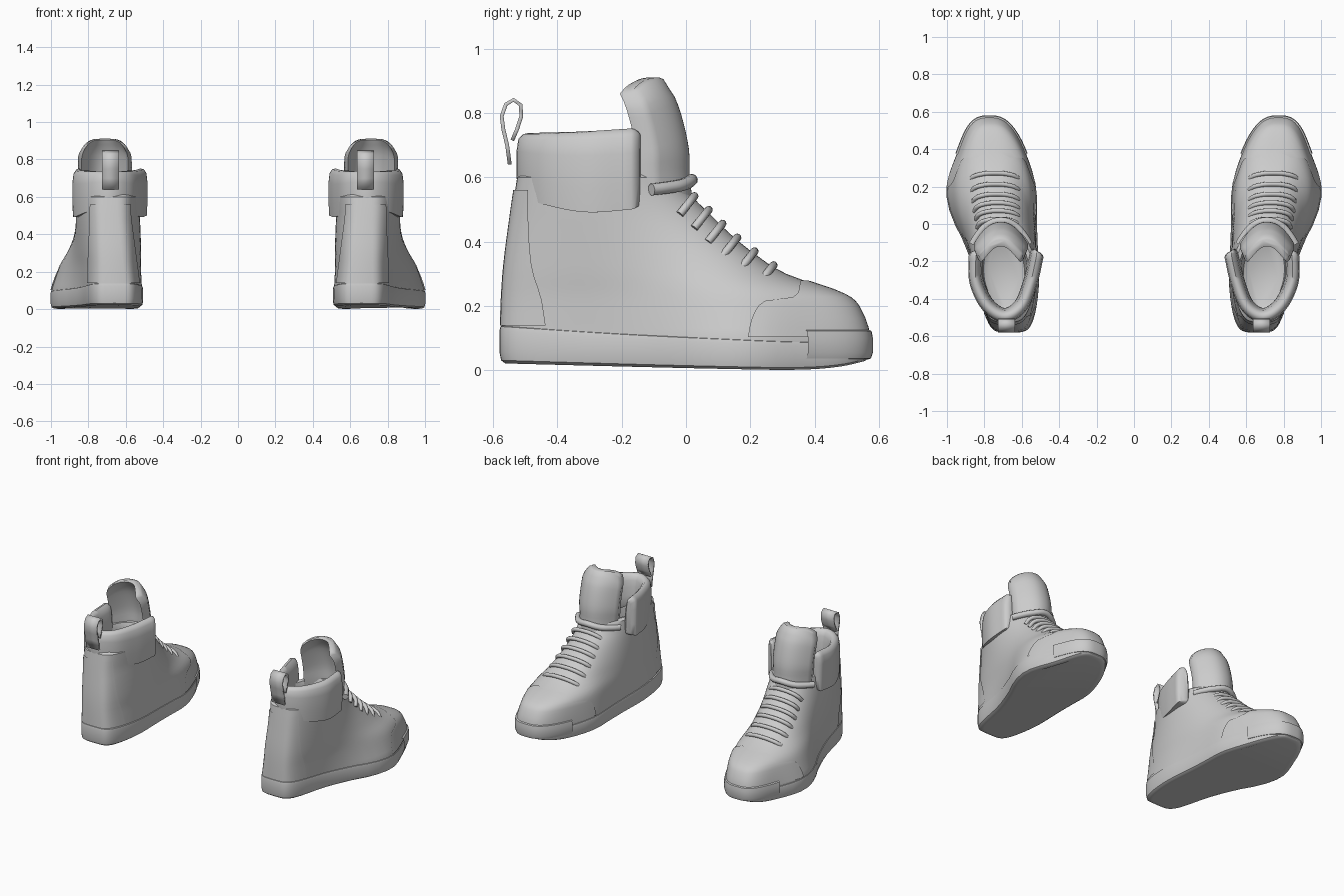
import bpy, bmesh, math

if "Cube" in bpy.data.objects:
    bpy.data.objects.remove(bpy.data.objects["Cube"])

grey = bpy.data.materials.new("light_grey")
grey.diffuse_color = (0.6, 0.6, 0.6, 1)
grey.use_nodes = True
grey.node_tree.nodes["Principled BSDF"].inputs["Base Color"].default_value = grey.diffuse_color
N = 64


def curve(keys, v, k=1):
    """Smooth interpolation through (position, value, ...) rows."""
    if v <= keys[0][0]:
        return keys[0][k]
    if v >= keys[-1][0]:
        return keys[-1][k]
    i = max(j for j in range(len(keys) - 1) if keys[j][0] <= v)

    def slope(j):
        a, b = keys[max(j - 1, 0)], keys[min(j + 1, len(keys) - 1)]
        return (b[k] - a[k]) / (b[0] - a[0])
    p, q = keys[i], keys[i + 1]
    h = q[0] - p[0]
    t = (v - p[0]) / h
    return ((2*t**3 - 3*t*t + 1) * p[k] + (t**3 - 2*t*t + t) * h * slope(i)
            + (3*t*t - 2*t**3) * q[k] + (t**3 - t*t) * h * slope(i + 1))


def loft(name, rings, closed=True, caps=(True, True), thick=0, angle=40):
    """Skin a row of rings, mirror it to the other shoe and smooth it."""
    bm = bmesh.new()
    vs = [[bm.verts.new(p) for p in r] for r in rings]
    n = len(rings[0])
    for a, b in zip(vs, vs[1:]):
        for i in range(n if closed else n - 1):
            j = (i + 1) % n
            bm.faces.new((a[i], a[j], b[j], b[i]))
    if closed and caps[0]:
        bm.faces.new(vs[0])
    if closed and caps[1]:
        bm.faces.new(vs[-1])
    bmesh.ops.recalc_face_normals(bm, faces=bm.faces)
    me = bpy.data.meshes.new(name)
    bm.to_mesh(me)
    bm.free()
    ob = bpy.data.objects.new(name, me)
    bpy.context.collection.objects.link(ob)
    me.materials.append(grey)
    bpy.context.view_layer.objects.active = ob
    ob.select_set(True)
    bpy.ops.object.shade_smooth_by_angle(angle=math.radians(angle))
    ob.select_set(False)
    if thick:
        m = ob.modifiers.new("thickness", 'SOLIDIFY')
        m.thickness, m.offset = thick, 0
    m = ob.modifiers.new("pair", 'MIRROR')
    m.use_mirror_merge = False
    return ob


# Shape of the foot: inner and outer edges at the ground and at the ankle
GROUND = [(-.58, .495, .825), (-.3, .50, .845), (-.1, .52, .905), (.05, .525, .975),
          (.2, .52, 1.007), (.4, .55, .975), (.58, .58, .97)]
ANKLE = [(-.54, .54, .82), (-.3, .525, .86), (-.1, .53, .87), (.06, .55, .875),
         (.3, .56, .90), (.58, .58, .95)]
BACK = [(.02, -.572), (.1, -.574), (.3, -.565), (.5, -.54), (.6, -.525)]
FRONT = [(.02, .55), (.06, .565), (.12, .565), (.17, .548), (.22, .515), (.25, .455),
         (.28, .365), (.31, .29), (.35, .23), (.4, .165), (.45, .11), (.5, .06),
         (.55, .01), (.6, -.02)]


def span(z):
    b, f = curve(BACK, z), curve(FRONT, z)
    return (b + f) / 2, (f - b) / 2


def foot(z, th, off=0, dz=0):
    """Point on the shoe surface; th = 0 at the heel and pi at the toe."""
    yc, half = span(z)
    y = yc - half * math.cos(th)
    f = min(max((z - .1) / .4, 0), 1)
    l = curve(GROUND, y, 1) * (1 - f) + curve(ANKLE, y, 1) * f
    r = curve(GROUND, y, 2) * (1 - f) + curve(ANKLE, y, 2) * f
    s = math.sin(th)
    p = .56 - .14 * math.cos(th) + .12 * f
    x = (l + r) / 2 + math.copysign(abs(s) ** p, s) * ((r - l) / 2 + off)
    return (x, yc - (half + off) * math.cos(th), z + dz)


# even spacing with extra points near heel and toe
ANG = [2 * math.pi * i / N - .35 * math.sin(4 * math.pi * i / N) / 2 for i in range(N)]

# Upper with its rolled rim and inner lining
zs = [.07, .1, .13, .16, .18, .2, .22, .235, .25, .265, .28, .3, .325, .35, .375, .4,
      .43, .46, .49, .52, .55, .58, .6]
rings = [[foot(z, a) for a in ANG] for z in zs]
rings += [[foot(.6, a, o, d) for a in ANG] for o, d in
          ((-.015, .012), (-.035, .008), (-.045, -.02), (-.05, -.15), (-.06, -.28), (-.09, -.3))]
loft("upper", rings)

# Sole with a gently curved underside
LOW = [(-.58, .022), (-.2, .012), (.1, .005), (.35, .002), (.48, .012), (.58, .035)]
HIGH = [(-.58, .14), (-.2, .115), (.1, .1), (.35, .09), (.58, .09)]


def sole_ring(t, off):
    out = []
    for a in ANG:
        x, y, _ = foot(.1, a, off)
        lo, hi = curve(LOW, y), curve(HIGH, y)
        out.append((x, y, lo + (hi - lo) * t))
    return out


loft("sole", [sole_ring(t, o) for t, o in
              ((0, -.03), (0, -.012), (.08, .001), (.3, .006), (.85, .006), (.97, .003), (1.03, -.012))])


# Surface patches covering only a range around heel or toe
def toe_arc(z, ylim):
    yc, half = span(z)
    a = math.acos(max(-1, min(1, (yc - ylim) / half)))
    return [a + (2 * math.pi - 2 * a) * i / 40 for i in range(41)]


rows = ((.033, -.005), (.037, .008), (.055, .014), (.1, .014), (.122, .01), (.132, -.012))
loft("toe_bumper", [[foot(.1, a, o, z - .1) for a in toe_arc(.1, .37)] for z, o in rows],
     closed=False)

CAP = [(.09, .19), (.15, .2), (.2, .225), (.215, .25), (.225, .33), (.28, .352)]
loft("toe_cap", [[foot(z, a, .005, .003) for a in toe_arc(z, curve(CAP, z))]
                 for z in (.1, .13, .16, .18, .2, .213, .225, .237, .25, .265, .277)],
     closed=False)

rings = []
for i in range(12):
    z = .14 + .42 * i / 11
    w = .72 - .012 * i
    rings.append([foot(z, -w + 2 * w * j / 16, .006) for j in range(17)])
loft("heel_strip", rings, closed=False)

# Padded collar swept around the ankle opening
PATH = [(0, .852, -.17), (1, .848, -.31), (2, .785, -.44), (3, .69, -.495),
        (4, .60, -.44), (5, .547, -.31), (6, .515, -.17)]
BOTTOM = [(0, .50), (1, .492), (2, .52), (3, .55), (4, .52), (5, .492), (6, .50)]
TOP = [(0, .752), (1.2, .742), (3, .738), (4.8, .742), (6, .752)]
PAD = [(.022, 0), (.040, .02), (.046, .12), (.045, .35), (.040, .6), (.034, .8), (.024, .93),
       (.006, 1), (-.012, .98), (-.026, .9), (-.032, .7), (-.032, .3), (-.028, 0)]
rings = []
for i in range(41):
    t = 6 * i / 40
    x, y = curve(PATH, t, 1), curve(PATH, t, 2)
    e = .02
    dx = curve(PATH, min(t + e, 6), 1) - curve(PATH, max(t - e, 0), 1)
    dy = curve(PATH, min(t + e, 6), 2) - curve(PATH, max(t - e, 0), 2)
    d = math.hypot(dx, dy)
    nx, ny = dy / d, -dx / d
    rings.append([(x + nx * o, y + ny * o,
                   curve(BOTTOM, t) + h * (curve(TOP, t) - curve(BOTTOM, t))) for o, h in PAD])


def end_cap(ring):
    """Shrinking copies that round off the open ends of the collar."""
    cx = sum(p[0] for p in ring) / len(ring)
    cz = sum(p[2] for p in ring) / len(ring)
    return [[(cx + (p[0] - cx) * s, p[1] + d, cz + (p[2] - cz) * (1 - (1 - s) * .22))
             for p in ring] for s, d in ((.3, .028), (.65, .022), (.9, .01))]


rings = end_cap(rings[0]) + rings + end_cap(rings[-1])[::-1]
loft("collar", rings, angle=60)

# Tongue: a padded shell bowed forward, with a rounded top
FACE = [(.46, .03), (.6, .012), (.68, .01), (.77, -.008), (.85, -.035), (.90, -.07)]
rows = []
for i in range(17):
    t = i / 16
    row = []
    for j in range(21):
        u = -1 + j / 10
        top = .905 - .045 * abs(u) ** 4
        z = .47 + (top - .47) * t
        w = .128 + .016 * min(1, t * 2)
        w -= .022 * max(0, (t - .85) / .15) ** 2
        row.append((.712 + w * u, curve(FACE, z) - .115 * abs(u) ** 2.2, z))
    rows.append(row)


def shift(row, d, s=1, dz=0):
    return [(.712 + (x - .712) * s, y + d, z + dz) for x, y, z in row]


front = [shift(r, 0) for r in rows]
back = [shift(r, -.05, .86) for r in rows]
loops = [f + b[::-1] for f, b in zip(front, back)]
loops.append(shift(rows[-1], -.014, .97, .006) + shift(rows[-1], -.038, .88, .006)[::-1])
loft("tongue", loops, angle=65)


# Laces: round tubes that bend down at both ends
def tube(name, pts, rad, flat=1):
    cu = bpy.data.curves.new(name, 'CURVE')
    cu.dimensions = '3D'
    cu.bevel_depth, cu.bevel_resolution, cu.resolution_u = rad, 3, 4
    cu.use_fill_caps = True
    sp = cu.splines.new('BEZIER')
    sp.bezier_points.add(len(pts) - 1)
    for b, p in zip(sp.bezier_points, pts):
        b.co = p
        b.handle_left_type = b.handle_right_type = 'AUTO'
    cu.materials.append(grey)
    ob = bpy.data.objects.new(name, cu)
    bpy.context.collection.objects.link(ob)
    m = ob.modifiers.new("pair", 'MIRROR')
    m.use_mirror_merge = False


for i, z in enumerate((.325, .368, .411, .454, .497, .54)):
    y = curve(FRONT, z) + .006
    w = .132 - .004 * i
    c = .745 - .004 * i
    tube("lace", [(c + w * u, y - d * .8, z - d) for u, d in
                  ((-1, .055), (-.88, .025), (-.5, .004), (0, -.002), (.5, .004), (.88, .025), (1, .055))],
         .0125)
tube("top_lace", [(.712 + .152 * u, .018 - .125 * abs(u) ** 2.2, .592 - .03 * abs(u))
                  for u in (-1, -.8, -.5, 0, .5, .8, 1)], .019)

# Pull loop at the heel
LOOP = [(-.548, .64), (-.556, .70), (-.568, .75), (-.573, .79), (-.560, .827), (-.536, .841),
        (-.514, .825), (-.512, .79), (-.525, .75), (-.540, .715)]
loft("pull_loop", [[(.682 + .046 * s, y, z) for s in (-1, 1)] for y, z in LOOP],
     closed=False, thick=.012)
